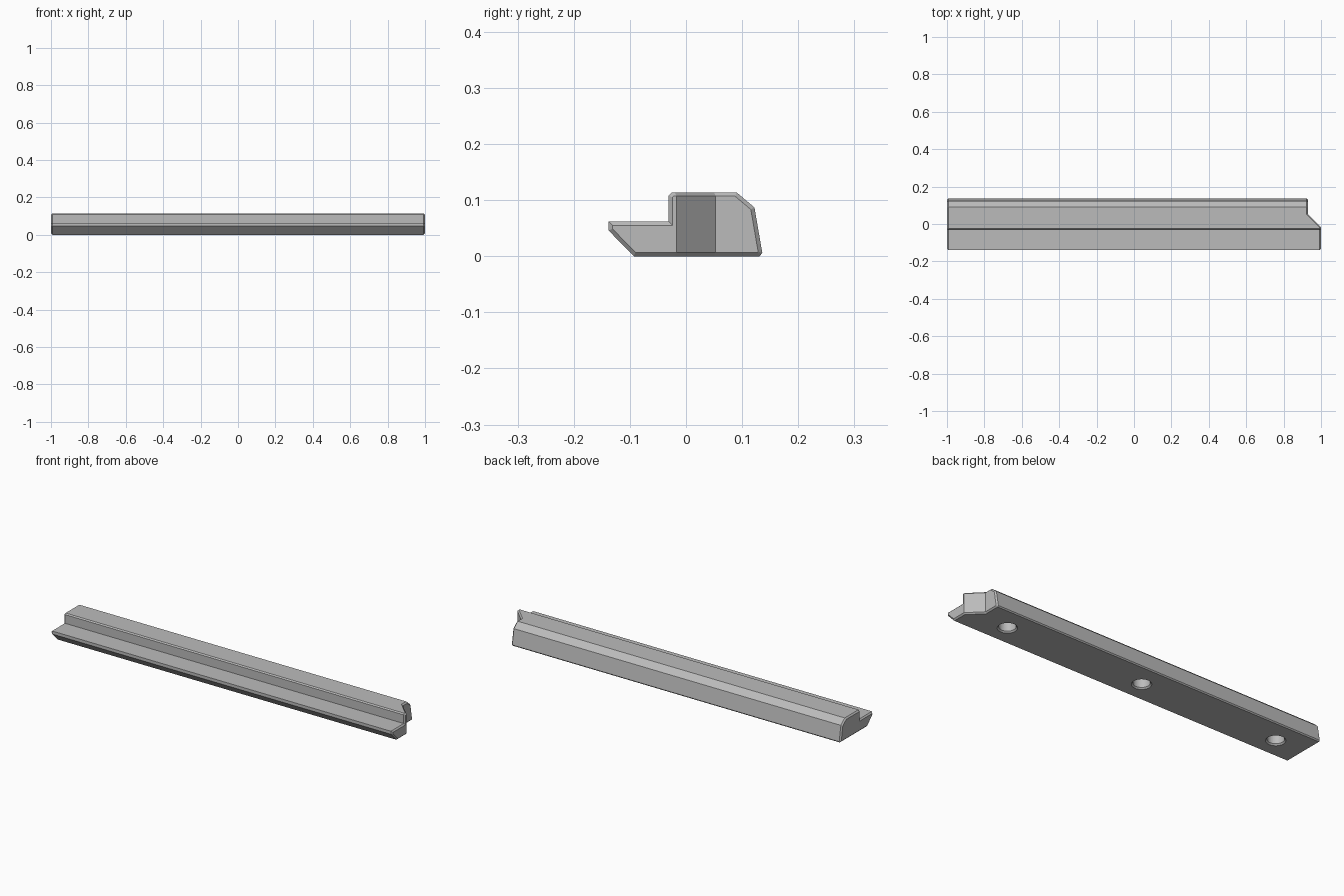
import bpy, bmesh

cube = bpy.data.objects.get("Cube")
if cube:
    bpy.data.objects.remove(cube, do_unlink=True)

# One plain grey for the whole rail
grey = bpy.data.materials.new("plain_grey")
grey.use_nodes = True
color = (0.5, 0.5, 0.5, 1)
grey.diffuse_color = color
grey.node_tree.nodes["Principled BSDF"].inputs["Base Color"].default_value = color


def prism(name, points, offset):
    """Extrude a closed outline along the offset vector."""
    bm = bmesh.new()
    face = bm.faces.new([bm.verts.new(p) for p in points])
    moved = bmesh.ops.extrude_face_region(bm, geom=[face])["geom"]
    bmesh.ops.translate(bm, vec=offset,
                        verts=[v for v in moved if isinstance(v, bmesh.types.BMVert)])
    bmesh.ops.recalc_face_normals(bm, faces=bm.faces)
    mesh = bpy.data.meshes.new(name)
    bm.to_mesh(mesh)
    bm.free()
    mesh.materials.append(grey)
    obj = bpy.data.objects.new(name, mesh)
    bpy.context.collection.objects.link(obj)
    return obj


def subtract(target, cutter):
    """Cut one object out of another, then drop the cutter."""
    mod = target.modifiers.new("cut", "BOOLEAN")
    mod.operation = "DIFFERENCE"
    mod.solver = "EXACT"
    mod.object = cutter
    bpy.context.view_layer.objects.active = target
    bpy.ops.object.modifier_apply(modifier=mod.name)
    bpy.data.objects.remove(cutter, do_unlink=True)


# Rail: stepped profile (y, z) extruded along x
profile = [(-0.093, 0), (0.131, 0), (0.136, 0.006), (0.122, 0.087), (0.09, 0.114),
           (-0.025, 0.114), (-0.031, 0.108), (-0.031, 0.062), (-0.138, 0.062),
           (-0.138, 0.046)]
rail = prism("rail", [(-1, y, z) for y, z in profile], (2, 0, 0))

# Notch with a slanted side at the rear of the left end
notch = [(0.93, 0.3), (0.93, 0.053), (1.03, -0.047), (1.1, -0.047), (1.1, 0.3)]
subtract(rail, prism("notch_cutter", [(x, y, -0.1) for x, y in notch], (0, 0, 0.4)))

# Chamfer the outline of both ends
bm = bmesh.new()
bm.from_mesh(rail.data)
bm.normal_update()
rim = [e for e in bm.edges if len(e.link_faces) == 2
       and sorted(abs(f.normal.x) > 0.5 for f in e.link_faces) == [False, True]]
bmesh.ops.bevel(bm, geom=rim, offset=0.007, offset_type="OFFSET", segments=1,
                profile=0.5, affect="EDGES", clamp_overlap=False)
bm.to_mesh(rail.data)
bm.free()

# Three blind holes with flared rims in the underside
for i in (-1, 0, 1):
    x = -0.035 + 0.8 * i
    for r_low, r_high, low, high in ((0.04, 0.04, -0.01, 0.07), (0.05, 0.038, -0.003, 0.009)):
        bpy.ops.mesh.primitive_cone_add(vertices=40, radius1=r_low, radius2=r_high,
                                        depth=high - low,
                                        location=(x, 0.012, (low + high) / 2))
        cutter = bpy.context.object
        cutter.data.materials.append(grey)
        subtract(rail, cutter)

# Smooth hole walls, crisp edges elsewhere
bpy.ops.object.select_all(action="DESELECT")
rail.select_set(True)
bpy.context.view_layer.objects.active = rail
bpy.ops.object.shade_smooth_by_angle(angle=0.35)
